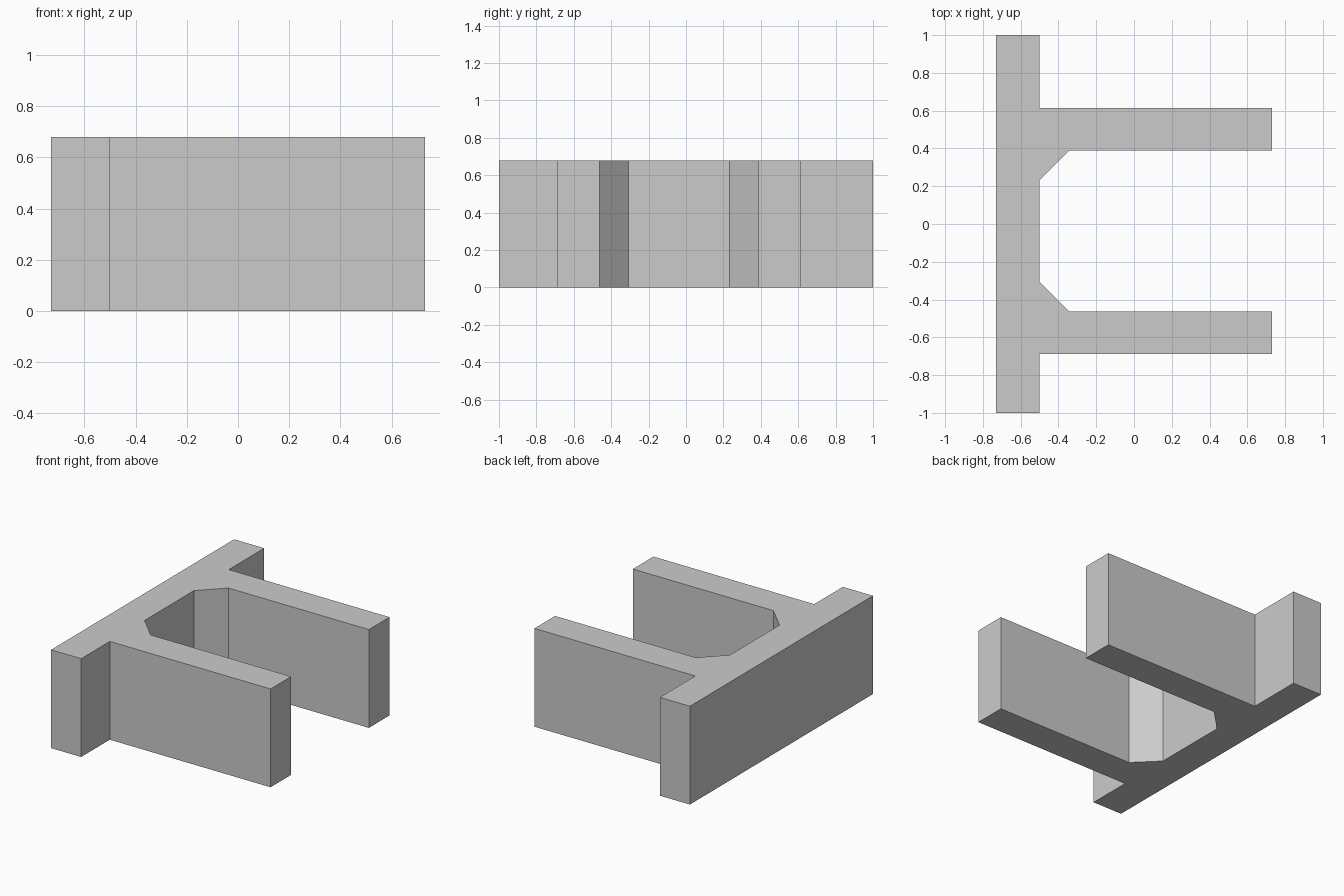
import bpy
import bmesh

old = bpy.data.objects.get("Cube")
if old:
    bpy.data.objects.remove(old, do_unlink=True)

HEIGHT = 0.68
BACK, WALL, TIP = -0.73, -0.50, 0.73   # x of outer wall face, inner wall face, leg ends
MID = -0.037                           # y midway between the legs
INNER, OUTER, CHAMFER = 0.425, 0.65, 0.155

# Plain grey material
grey = bpy.data.materials.new("plain grey")
grey.use_nodes = True
colour = (0.6, 0.6, 0.6, 1)
grey.diffuse_color = colour
grey.node_tree.nodes["Principled BSDF"].inputs["Base Color"].default_value = colour


def leg_outline(side):
    """Outline of one leg, from the wall's outer side round to the chamfer."""
    return [(WALL, MID + side * OUTER),
            (TIP, MID + side * OUTER),
            (TIP, MID + side * INNER),
            (WALL + CHAMFER, MID + side * INNER),
            (WALL, MID + side * (INNER - CHAMFER))]


# Bracket: wall with two chamfered legs, as one extruded profile
profile = [(BACK, -1), (WALL, -1)] + leg_outline(-1)
profile += leg_outline(1)[::-1] + [(WALL, 1), (BACK, 1)]

bm = bmesh.new()
base = bm.faces.new([bm.verts.new((x, y, 0)) for x, y in profile])
top = bmesh.ops.extrude_face_region(bm, geom=[base], use_keep_orig=True)["geom"]
bmesh.ops.translate(bm, vec=(0, 0, HEIGHT),
                    verts=[v for v in top if isinstance(v, bmesh.types.BMVert)])
bmesh.ops.recalc_face_normals(bm, faces=bm.faces)

mesh = bpy.data.meshes.new("bracket")
bm.to_mesh(mesh)
bm.free()
mesh.materials.append(grey)
bracket = bpy.data.objects.new("bracket", mesh)
bpy.context.collection.objects.link(bracket)
